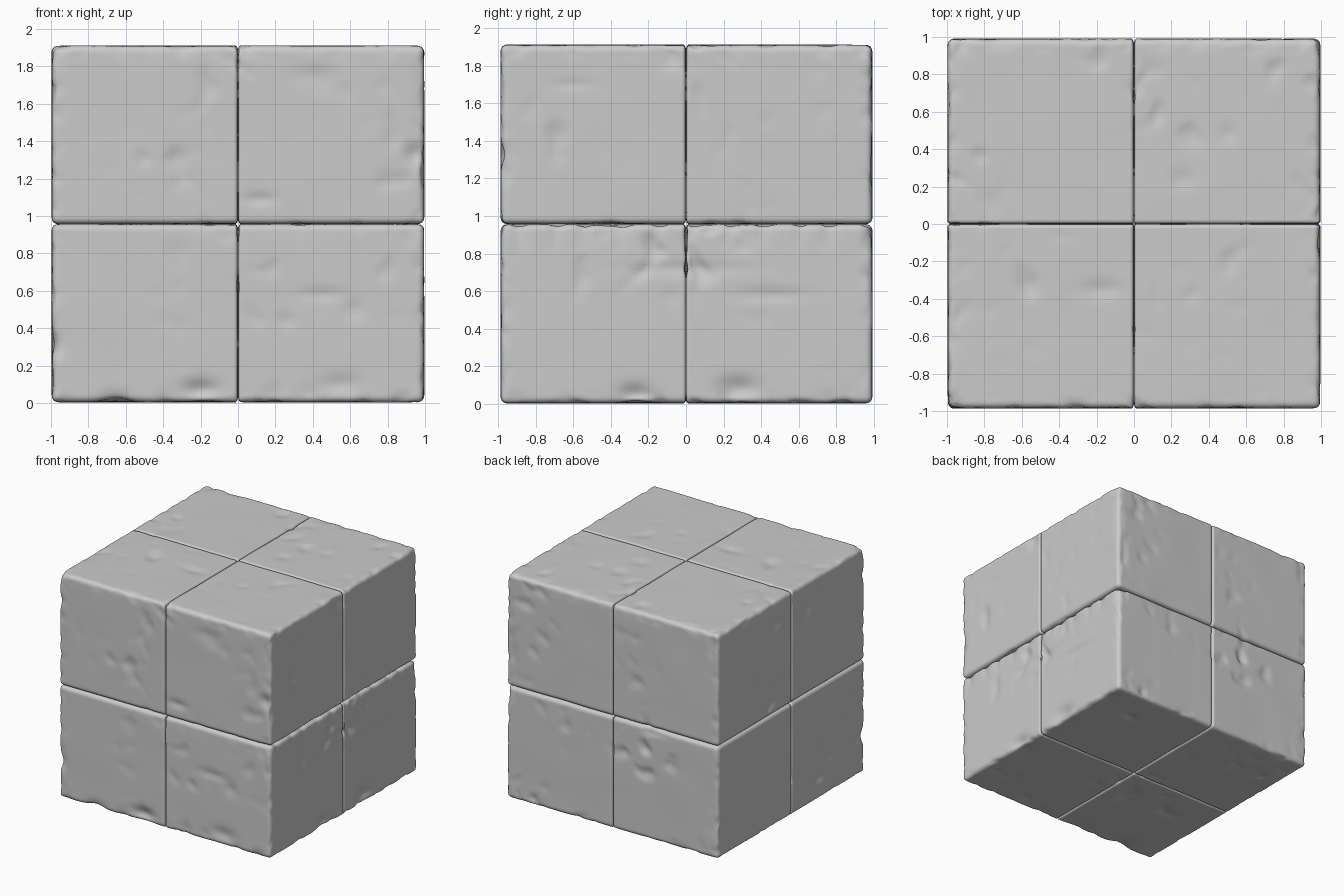
import bpy, bmesh, math
from mathutils import Vector, noise

if "Cube" in bpy.data.objects:
    bpy.data.objects.remove(bpy.data.objects["Cube"])

CUTS = 46
X, Y0, Y1, ZM, ZT = 0.995, -0.985, 0.99, 0.957, 1.91
OUTER, SEAM, ZSEAM = 0.035, 0.012, 0.032      # rounding widths

# individual chips: centre, radii, depth
CHIPS = [
    ((-0.20, Y0, 0.07), (0.09, 0.12, 0.05), 0.03),
    ((0.55, Y0, 0.10), (0.10, 0.10, 0.05), 0.015),
    ((0.45, Y0, 0.58), (0.12, 0.10, 0.03), 0.012),
    ((0.62, Y0, 0.50), (0.05, 0.10, 0.05), 0.012),
    ((0.95, Y0, 1.33), (0.05, 0.06, 0.05), 0.025),
    ((-X, Y0, 0.32), (0.05, 0.06, 0.06), 0.025),
    ((0.42, Y0, 1.75), (0.12, 0.10, 0.05), 0.010),
    ((0.12, Y0, 1.09), (0.08, 0.08, 0.03), 0.012),
    ((X, -0.27, 0.05), (0.10, 0.08, 0.05), 0.03),
    ((X, 0.28, 0.08), (0.09, 0.10, 0.06), 0.03),
    ((X, 0.00, 0.72), (0.35, 0.30, 0.03), 0.010),
    ((X, 0.45, 0.58), (0.10, 0.17, 0.03), 0.012),
    ((X, -0.60, 1.70), (0.10, 0.10, 0.02), 0.008),
    ((X, -0.08, 1.84), (0.10, 0.06, 0.06), 0.015),
    ((-0.65, Y0, 0.0), (0.08, 0.10, 0.05), 0.025),
    ((-0.17, -0.35, ZT), (0.10, 0.04, 0.08), 0.012),
    ((0.26, 0.24, ZT), (0.06, 0.05, 0.08), 0.010),
    ((0.50, 0.48, ZT), (0.04, 0.04, 0.08), 0.010),
]


def wear(p):
    """Inward erosion depth: soft undulation, scattered dents, chipped edges."""
    soft = noise.noise(p * 3.1)
    dent = noise.noise(p * 8.0 + Vector((7, 3, 11)))
    mask = max(0.0, noise.noise(p * 2.0 + Vector((2, 9, 4))) + 0.05)
    d = 0.003 * soft + 0.05 * max(0.0, dent - 0.15) * mask
    near = [min(1, abs(abs(p.x) - X) / 0.08),
            min(1, min(abs(p.y - Y0), abs(p.y - Y1)) / 0.08),
            min(1, min(p.z, ZT - p.z) / 0.08)]
    edge = 1 - max(0, sorted(near)[1])
    d += edge * 0.022 * max(0.0, noise.noise(p * 11.0))
    # scalloped upper rim of the lower course, right side
    if p.x > 0.9 and 0.8 < p.z < ZM:
        d += 0.012 * max(0, math.sin(p.y * 34 + 3 * soft)) * (p.z - 0.8) / 0.15
    for c, r, depth in CHIPS:
        q = sum(((p[i] - c[i]) / r[i]) ** 2 for i in range(3))
        if q < 6:
            d += depth * math.exp(-q)
    return d


def stone_block(name, lo, hi, lower):
    bm = bmesh.new()
    bmesh.ops.create_cube(bm, size=2)
    bmesh.ops.subdivide_edges(bm, edges=bm.edges[:], cuts=CUTS, use_grid_fill=True)
    for v in bm.verts:
        # tighter grid towards the edges
        p = Vector()
        for i in range(3):
            t = 0.5 * v.co[i] + 0.5 * math.sin(v.co[i] * math.pi / 2)
            p[i] = lo[i] + (hi[i] - lo[i]) * (t + 1) / 2
        # rounding width for each side of the block
        e, m = Vector(), Vector()
        for i in range(3):
            top = p[i] > (lo[i] + hi[i]) / 2
            face = hi[i] if top else lo[i]
            w = OUTER
            if abs(face) < 0.02 and i < 2:
                w = SEAM
                if lower and i == 1:      # the side joint closes away from its ends
                    w *= max(0.02, 1 - min(p.z, ZM - p.z) / 0.09)
            elif i == 2 and abs(face - ZM) < 0.02:
                w = ZSEAM
            m[i] = w
            over = w - abs(face - p[i])
            if over > 0:
                e[i] = over / w * (1 if top else -1)
        if e.length > 1e-6:
            k = max(abs(a) for a in e) / e.length - 1
            p += Vector((e[i] * k * m[i] for i in range(3)))
        v.co = p
    bm.normal_update()
    for v, n in [(v, v.normal.copy()) for v in bm.verts]:
        v.co -= n * wear(v.co)
    mesh = bpy.data.meshes.new(name)
    bm.to_mesh(mesh)
    bm.free()
    mesh.polygons.foreach_set("use_smooth", [True] * len(mesh.polygons))
    bpy.context.collection.objects.link(bpy.data.objects.new(name, mesh))


# two courses of four blocks
G = 0.001
for course, z0, z1 in (("lower", 0.005, ZM - G), ("upper", ZM + G, ZT)):
    for side, x0, x1 in (("left", -X, -G), ("right", G, X)):
        for depth, y0, y1 in (("front", Y0, -G), ("back", G, Y1)):
            low = course == "lower"
            if low:                       # lower pairs butt tightly together
                y0, y1 = (y0, 0) if depth == "front" else (0, y1)
            stone_block(f"{course}_{depth}_{side}_block",
                        (x0, y0, z0), (x1, y1, z1), low)
